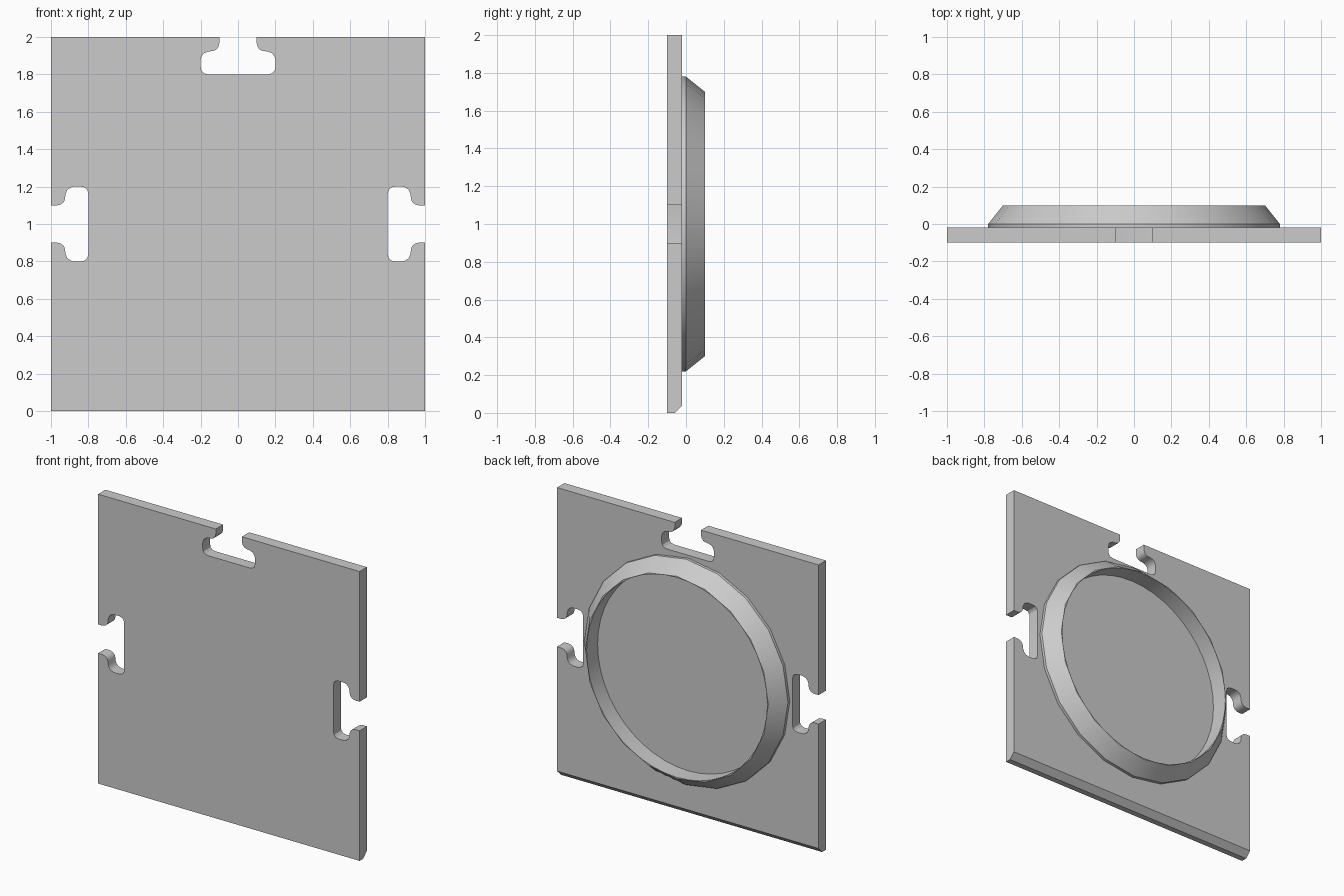
import bpy, bmesh, math

if "Cube" in bpy.data.objects:
    bpy.data.objects.remove(bpy.data.objects["Cube"])

FRONT, BACK = -0.1, -0.02      # plate faces along y
MID = 1.0                      # height of the plate centre

grey = bpy.data.materials.new("light_grey")
grey.diffuse_color = (0.6, 0.6, 0.6, 1)
grey.use_nodes = True
grey.node_tree.nodes["Principled BSDF"].inputs["Base Color"].default_value = grey.diffuse_color


def finish(bm, name):
    bmesh.ops.recalc_face_normals(bm, faces=bm.faces)
    mesh = bpy.data.meshes.new(name)
    bm.to_mesh(mesh)
    bm.free()
    mesh.materials.append(grey)
    ob = bpy.data.objects.new(name, mesh)
    bpy.context.collection.objects.link(ob)
    return ob


def activate(ob):
    bpy.ops.object.select_all(action='DESELECT')
    ob.select_set(True)
    bpy.context.view_layer.objects.active = ob


def lathe(name, profile, segments):
    """Capped solid of revolution about y; profile is (radius, y) pairs."""
    bm = bmesh.new()
    rings = []
    for r, y in profile:
        rings.append([bm.verts.new((r * math.sin(a), y, MID + r * math.cos(a)))
                      for a in (2 * math.pi * i / segments for i in range(segments))])
    for lo, hi in zip(rings, rings[1:]):
        for i in range(segments):
            j = (i + 1) % segments
            bm.faces.new((lo[i], lo[j], hi[j], hi[i]))
    bm.faces.new(rings[0])
    bm.faces.new(rings[-1])
    return finish(bm, name)


# Half of a T-shaped slot: (offset from slot centre, distance from plate centre)
half = [(0.1, 1.0), (0.1, 0.965), (0.106, 0.945), (0.118, 0.931), (0.135, 0.925),
        (0.16, 0.922), (0.18, 0.914), (0.193, 0.9), (0.2, 0.88),
        (0.2, 0.84), (0.195, 0.818), (0.182, 0.805), (0.16, 0.8)]
slot = [(-u, d) for u, d in half] + [(u, d) for u, d in reversed(half)]

# Plate outline, clockwise from bottom left, slots on left, top and right
outline = [(-1, -1)]
outline += [(-d, u) for u, d in slot] + [(-1, 1)]
outline += slot + [(1, 1)]
outline += [(d, -u) for u, d in slot] + [(1, -1)]

# Plate, with the lower back edge chamfered
bm = bmesh.new()
face = bm.faces.new([bm.verts.new((x, FRONT, MID + z)) for x, z in outline])
ext = bmesh.ops.extrude_face_region(bm, geom=[face])
bmesh.ops.translate(bm, vec=(0, BACK - FRONT, 0),
                    verts=[g for g in ext["geom"] if isinstance(g, bmesh.types.BMVert)])
bmesh.ops.recalc_face_normals(bm, faces=bm.faces)
low = [e for e in bm.edges
       if all(v.co.z < 0.001 and v.co.y > BACK - 0.001 for v in e.verts)]
bmesh.ops.bevel(bm, geom=low, offset=0.04, segments=1, affect='EDGES')
plate = finish(bm, "plate")

# Raised ring on the back: coarse tapered outside, round bore inside
ring = lathe("back_ring", [(0.78, BACK), (0.78, 0.0), (0.7, 0.1)], 20)
bore = lathe("ring_bore_cutter", [(0.69, -0.2), (0.69, 0.3)], 48)
bore.hide_render = True
cut = ring.modifiers.new("bore", 'BOOLEAN')
cut.operation = 'DIFFERENCE'
cut.solver = 'EXACT'
cut.object = bore
activate(ring)
bpy.ops.object.modifier_apply(modifier=cut.name)
bpy.data.objects.remove(bore)

for ob in (plate, ring):
    activate(ob)
    bpy.ops.object.shade_smooth_by_angle(angle=math.radians(30))
